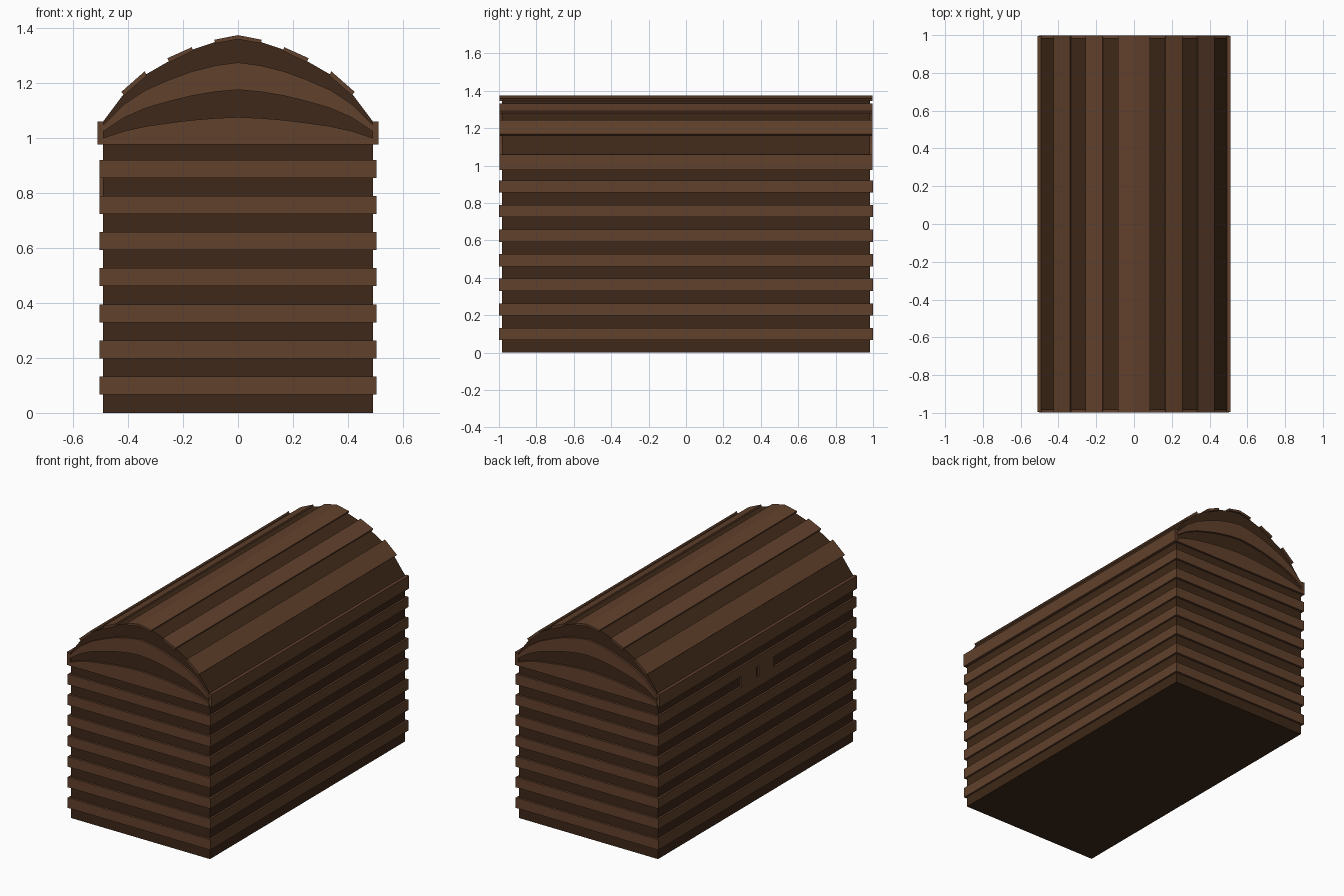
import bpy

if "Cube" in bpy.data.objects:
    bpy.data.objects.remove(bpy.data.objects["Cube"])

def material(name, rgb):
    m = bpy.data.materials.new(name)
    m.diffuse_color = (*rgb, 1)
    m.use_nodes = True
    m.node_tree.nodes["Principled BSDF"].inputs["Base Color"].default_value = m.diffuse_color
    return m

LIGHT = material("light_wood", (0.12, 0.052, 0.025))
DARK = material("dark_wood", (0.048, 0.021, 0.009))

def build(name, verts, faces, mat):
    me = bpy.data.meshes.new(name)
    me.from_pydata(verts, [], faces)
    me.materials.append(mat)
    ob = bpy.data.objects.new(name, me)
    bpy.context.collection.objects.link(ob)
    return ob

def prism(name, profile, y0, y1, mat):
    """Extrude an anticlockwise (x, z) profile from y0 to y1."""
    n = len(profile)
    verts = [(x, y0, z) for x, z in profile] + [(x, y1, z) for x, z in profile]
    faces = [tuple(range(n)), tuple(reversed(range(n, 2 * n)))]
    faces += [(i, i + n, (i + 1) % n + n, (i + 1) % n) for i in range(n)]
    return build(name, verts, faces, mat)

def box(name, x0, x1, y0, y1, z0, z1, mat):
    return prism(name, [(x0, z0), (x1, z0), (x1, z1), (x0, z1)], y0, y1, mat)

def hoop(name, z0, z1, mat):
    """Raised board running round all four walls, open at the back."""
    verts = []
    for x, y, z in ((.488, .983, z0), (.504, .999, z0), (.504, .999, z1), (.488, .983, z1)):
        verts += [(-x, -y, z), (x, -y, z), (x, y, z), (-x, y, z)]
    faces = [(4 * k + i, 4 * k + (i + 1) % 4, 4 * k + 4 + (i + 1) % 4, 4 * k + 4 + i)
             for k in range(3) for i in range(4)]
    return build(name, verts, faces, mat)

# Chest body with raised wall boards
box("body", -.492, .492, -.985, .985, 0, .977, DARK)
for i in range(7):
    z = .0665 + .1315 * i
    hoop(f"wall_board_{i + 1}", z, z + .0655, LIGHT)

# Lock plate on the left wall, split by the keyhole slot
for s in (1, -1):
    y0, y1 = sorted((s * .012 - .005, s * .165 - .005))
    box(f"lock_plate_{'back' if s > 0 else 'front'}", -.504, -.49, y0, y1, .788, .857, LIGHT)

# Domed lid core
half = [(.495, 1.055), (.415, 1.162), (.335, 1.232), (.25, 1.281),
        (.167, 1.322), (.083, 1.35), (0, 1.365)]
arc = half + [(-x, z) for x, z in reversed(half[:-1])]
prism("lid", [(-.495, .977), (.495, .977)] + arc, -.985, .985, DARK)

# Raised roof planks
prism("roof_plank_top", [(-.083, 1.345), (0, 1.36), (.083, 1.345),
                         (.086, 1.358), (0, 1.375), (-.086, 1.358)], -.998, .998, LIGHT)
planks = {"upper": [(.25, 1.276), (.257, 1.291), (.168, 1.331), (.163, 1.318)],
          "lower": [(.413, 1.157), (.425, 1.168), (.34, 1.243), (.332, 1.228)]}
for label, p in planks.items():
    prism(f"roof_plank_{label}_right", p, -.998, .998, LIGHT)
    prism(f"roof_plank_{label}_left", [(-x, z) for x, z in reversed(p)], -.998, .998, LIGHT)

# Lid rim along both long sides
for side, s in (("right", 1), ("left", -1)):
    x0, x1 = sorted((s * .49, s * .511))
    box(f"lid_rim_{side}", x0, x1, -.996, .996, .977, 1.06, LIGHT)

# Bowed boards on the lid ends, each a flattened copy of the roof arc
def bow(k):
    return [(x, .977 + (z + .01 - .977) * k / 4) for x, z in arc]

for k in (0, 2):
    lower = list(reversed(bow(k))) if k else [(-.495, .977), (.495, .977)]
    for end, y0, y1 in (("front", -.998, -.984), ("back", .984, .998)):
        prism(f"lid_end_board_{end}_{k // 2 + 1}", lower + bow(k + 1), y0, y1, LIGHT)
